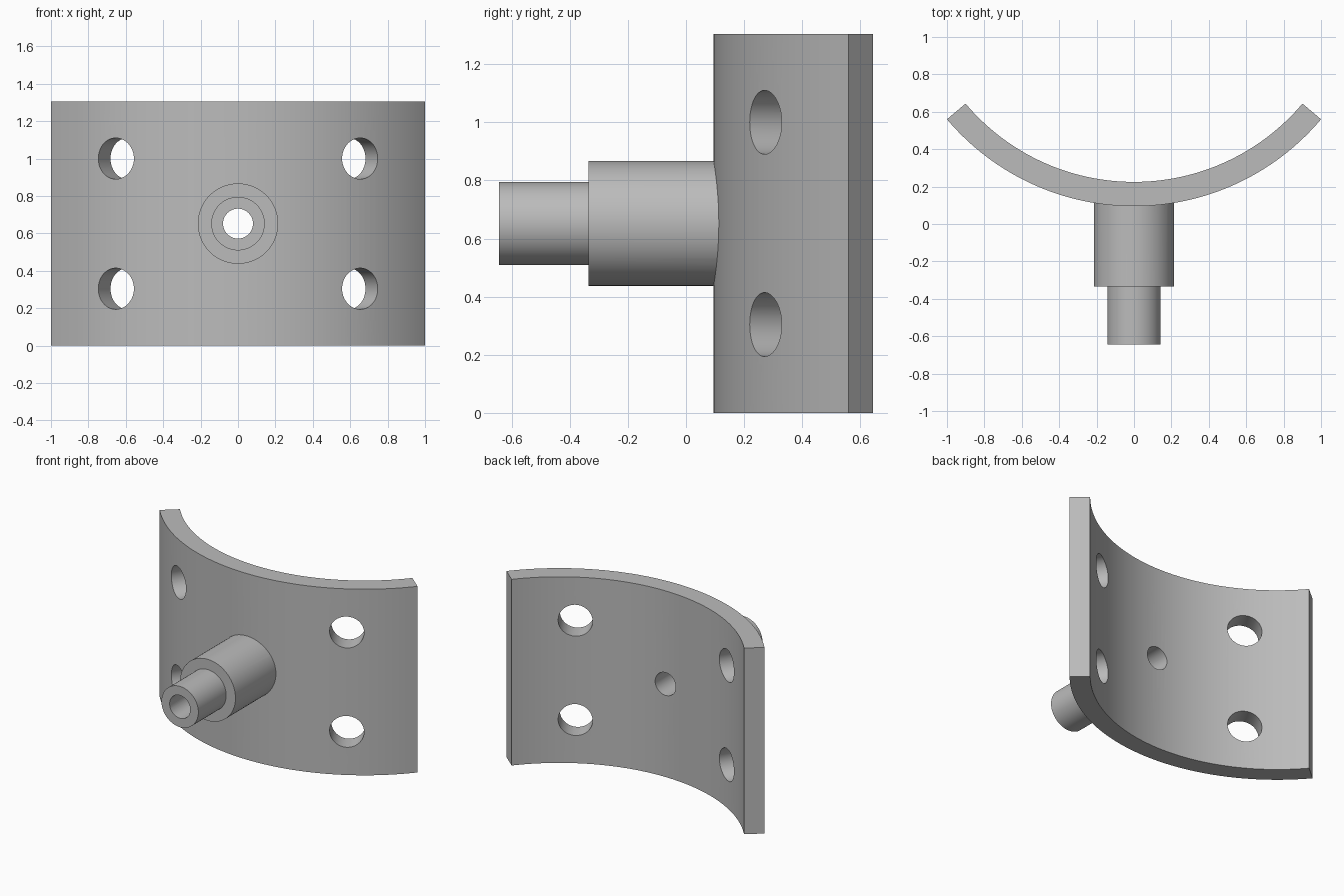
import bpy, bmesh
from math import sin, cos, asin, pi, radians
from mathutils import Vector, Matrix

if "Cube" in bpy.data.objects:
    bpy.data.objects.remove(bpy.data.objects["Cube"], do_unlink=True)

HEIGHT, MID_Z = 1.304, 0.652
R_OUT, R_IN, AXIS_Y = 1.308, 1.178, 1.403
HALF_ANGLE = asin(1 / R_OUT)

grey = bpy.data.materials.new("plain grey")
grey.use_nodes = True
grey.diffuse_color = (0.5, 0.5, 0.5, 1)
grey.node_tree.nodes["Principled BSDF"].inputs["Base Color"].default_value = (0.5, 0.5, 0.5, 1)


def add_object(name, bm):
    bmesh.ops.recalc_face_normals(bm, faces=bm.faces)
    mesh = bpy.data.meshes.new(name)
    bm.to_mesh(mesh)
    bm.free()
    mesh.materials.append(grey)
    obj = bpy.data.objects.new(name, mesh)
    bpy.context.collection.objects.link(obj)
    return obj


def arc(radius, steps=64):
    angles = [HALF_ANGLE * (2 * i / steps - 1) for i in range(steps + 1)]
    return [(radius * sin(a), AXIS_Y - radius * cos(a), 0) for a in angles]


def drill(name, start, end, radius):
    """Hidden cylinder running between two points."""
    start, end = Vector(start), Vector(end)
    axis = end - start
    place = Matrix.Translation((start + end) / 2) @ axis.to_track_quat("Z", "Y").to_matrix().to_4x4()
    bm = bmesh.new()
    bmesh.ops.create_cone(bm, cap_ends=True, segments=64, radius1=radius, radius2=radius,
                          depth=axis.length, matrix=place)
    obj = add_object(name, bm)
    obj.hide_render = True
    return obj


def cut(obj, cutters):
    for cutter in cutters:
        mod = obj.modifiers.new("cut", "BOOLEAN")
        mod.operation, mod.solver, mod.object = "DIFFERENCE", "EXACT", cutter
    bpy.context.view_layer.update()
    result = obj.evaluated_get(bpy.context.evaluated_depsgraph_get())
    mesh = bpy.data.meshes.new_from_object(result)
    obj.modifiers.clear()
    obj.data = mesh


# Curved plate: arc-shaped section extruded upward
bm = bmesh.new()
section = bm.faces.new([bm.verts.new(p) for p in arc(R_OUT) + arc(R_IN)[::-1]])
raised = bmesh.ops.extrude_face_region(bm, geom=[section])["geom"]
bmesh.ops.translate(bm, vec=(0, 0, HEIGHT), verts=[v for v in raised if isinstance(v, bmesh.types.BMVert)])
plate = add_object("curved_plate", bm)

# Stepped spigot: lathed profile of (radius, y)
bm = bmesh.new()
profile = [(0, -0.643), (0.143, -0.643), (0.143, -0.335), (0.215, -0.335), (0.215, 0.16), (0, 0.16)]
verts = [bm.verts.new((r, y, MID_Z)) for r, y in profile]
edges = [bm.edges.new(pair) for pair in zip(verts, verts[1:])]
bmesh.ops.spin(bm, geom=verts + edges, cent=(0, 0, MID_Z), axis=(0, 1, 0), angle=2 * pi, steps=64)
bmesh.ops.remove_doubles(bm, verts=bm.verts, dist=0.0001)
spigot = add_object("stepped_spigot", bm)

# Central bore, and four bolt holes drilled radially
bore = drill("bore_cutter", (0, -1, MID_Z), (0, 0.5, MID_Z), 0.08)
bolt_holes = []
for side in (-1, 1):
    for z in (MID_Z - 0.348, MID_Z + 0.348):
        a = side * radians(30)
        ends = [(r * sin(a), AXIS_Y - r * cos(a), z) for r in (R_IN - 0.2, R_OUT + 0.2)]
        bolt_holes.append(drill("bolt_hole_cutter", *ends, 0.11))

# Trim the spigot flush to the plate before drilling the plate
cut(spigot, [plate, bore])
cut(plate, [bore] + bolt_holes)

for cutter in [bore] + bolt_holes:
    bpy.data.objects.remove(cutter, do_unlink=True)

# Smooth curved walls, keep rims sharp
bpy.ops.object.select_all(action="DESELECT")
for obj in (plate, spigot):
    obj.select_set(True)
bpy.context.view_layer.objects.active = plate
bpy.ops.object.shade_smooth_by_angle(angle=radians(30))
